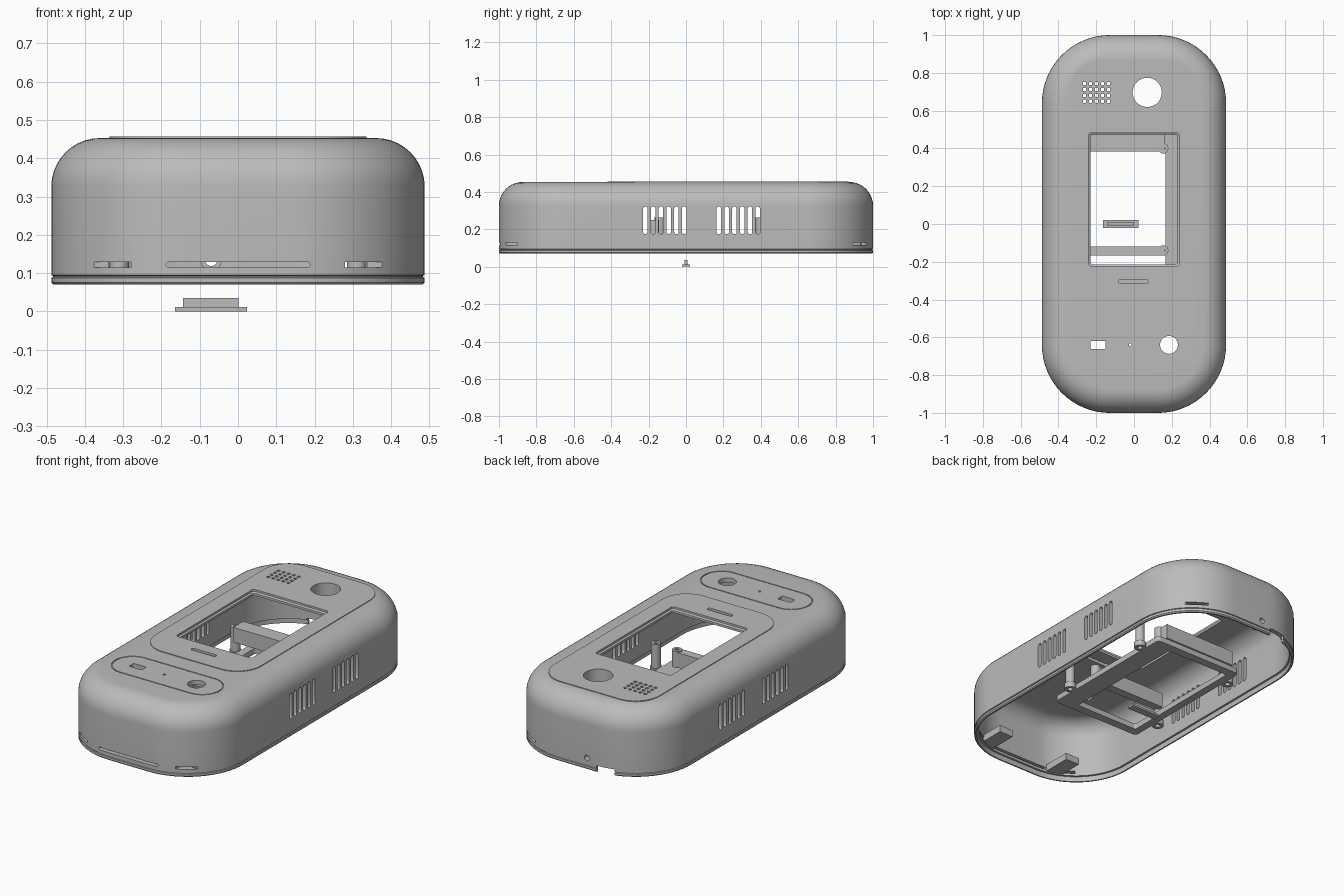
import bpy, bmesh, math

if "Cube" in bpy.data.objects:
    bpy.data.objects.remove(bpy.data.objects["Cube"], do_unlink=True)

grey = bpy.data.materials.new("plastic_grey")
grey.use_nodes = True
grey.diffuse_color = (0.5, 0.5, 0.5, 1)
grey.node_tree.nodes["Principled BSDF"].inputs["Base Color"].default_value = (0.5, 0.5, 0.5, 1)

AXES = {"z": lambda u, v, w: (u, v, w),
        "x": lambda u, v, w: (w, u, v),
        "y": lambda u, v, w: (u, w, v)}


def ring(cx, cy, hx, hy, r, w, seg=8):
    """Rounded rectangle outline at depth w; a circle when r = hx = hy."""
    pts = []
    r = min(r, hx, hy)
    for k, (sx, sy) in enumerate(((1, 1), (-1, 1), (-1, -1), (1, -1))):
        for i in range(seg + 1):
            a = math.pi / 2 * (k + i / seg)
            pts.append((cx + sx * (hx - r + 1e-4) + r * math.cos(a),
                        cy + sy * (hy - r + 1e-4) + r * math.sin(a), w))
    return pts


def loft(bm, rings, axis="z", closed=False):
    """Skin rings in order, capping the ends or joining last to first."""
    rows = [[bm.verts.new(AXES[axis](*p)) for p in r] for r in rings]
    n = len(rows[0])
    pairs = list(zip(rows, rows[1:])) + ([(rows[-1], rows[0])] if closed else [])
    faces = [bm.faces.new((a[i], a[(i + 1) % n], b[(i + 1) % n], b[i]))
             for a, b in pairs for i in range(n)]
    if not closed:
        faces += [bm.faces.new(rows[0]), bm.faces.new(rows[-1])]
    bmesh.ops.recalc_face_normals(bm, faces=faces)


def prism(bm, cx, cy, hx, hy, r, w0, w1, axis="z", seg=6):
    loft(bm, [ring(cx, cy, hx, hy, r, w, seg) for w in (w0, w1)], axis)


def box(bm, x0, x1, y0, y1, z0, z1):
    corners = ((x0, y0), (x1, y0), (x1, y1), (x0, y1))
    loft(bm, [[(x, y, z) for x, y in corners] for z in (z0, z1)])


def tube(bm, cx, cy, ro, ri, w0, w1, axis="z"):
    loft(bm, [ring(cx, cy, r, r, r, w) for r, w in
              ((ro, w0), (ro, w1), (ri, w1), (ri, w0))], axis, True)


def finish(name, bm):
    mesh = bpy.data.meshes.new(name)
    bm.to_mesh(mesh)
    bm.free()
    mesh.materials.append(grey)
    obj = bpy.data.objects.new(name, mesh)
    bpy.context.collection.objects.link(obj)
    return obj


def smooth(obj):
    obj.data.shade_smooth()
    obj.data.set_sharp_from_angle(angle=math.radians(30))


def carve(obj, cutter):
    mod = obj.modifiers.new("cut", "BOOLEAN")
    mod.operation, mod.solver, mod.object = "DIFFERENCE", "EXACT", cutter
    deps = bpy.context.evaluated_depsgraph_get()
    mesh = bpy.data.meshes.new_from_object(obj.evaluated_get(deps))
    obj.modifiers.clear()
    obj.data = mesh


HX, HY, R, TOP, FILLET, WALL = 0.4875, 1.0, 0.36, 0.453, 0.127, 0.026
STEPS = 10
arc = [math.pi / 2 * i / STEPS for i in range(STEPS + 1)]

# Hollow shell: outer skin with seam groove, then inner skin with a rim step
outer = [(0.006, 0.07), (0, 0.076), (0, 0.088), (0.005, 0.09), (0.005, 0.093), (0, 0.095)]
outer += [(FILLET * (1 - math.cos(a)), TOP - FILLET * (1 - math.sin(a))) for a in arc]
ri = FILLET - WALL
inner = [(FILLET - ri * math.cos(a), TOP - FILLET + ri * math.sin(a)) for a in reversed(arc)]
inner += [(WALL, 0.1), (0.014, 0.1), (0.014, 0.07)]
bm = bmesh.new()
profile = inner + outer
loft(bm, [ring(0, 0, HX - d, HY - d, R - d, z, 16) for d, z in profile])
shell = finish("shell", bm)

# Slightly raised face panel around the window
bm = bmesh.new()
prism(bm, 0, 0.225, 0.335, 0.645, 0.15, TOP - 0.01, 0.457, seg=10)
panel = finish("face_panel", bm)

# Cutters through the top face
bm = bmesh.new()
loft(bm, [ring(0, 0.13, 0.24 - d, 0.352 - d, 0.015, z) for d, z in
          ((0.009, 0.35), (0.009, 0.44), (0, 0.446), (0, 0.5))])
prism(bm, 0.07, 0.697, 0.077, 0.077, 0.077, 0.35, 0.5, seg=12)
for i in range(5):
    for j in range(4):
        prism(bm, -0.262 + 0.032 * i, 0.65 + 0.031 * j, 0.008, 0.008, 0.002, 0.35, 0.5, seg=1)
prism(bm, -0.003, -0.305, 0.078, 0.011, 0.011, 0.35, 0.5)
prism(bm, -0.19, -0.64, 0.04, 0.021, 0.005, 0.35, 0.5)
prism(bm, -0.02, -0.64, 0.007, 0.007, 0.007, 0.35, 0.5)
prism(bm, 0.185, -0.64, 0.047, 0.047, 0.047, 0.35, 0.5, seg=10)
# Fine groove around the button area
loft(bm, [ring(0, -0.64, 0.333 - d, 0.112 - d, 0.112 - d, z, 10) for d, z in
          ((0, TOP - 0.005), (0, 0.5), (0.006, 0.5), (0.006, TOP - 0.005))], closed=True)
top_cutter = finish("top_cutter", bm)

# Cutters through the walls: vents, snap slots, cable notch and screw hole
bm = bmesh.new()
for start in (-0.217, 0.176):
    for i in range(6):
        for side in (-1, 1):
            prism(bm, start + 0.0415 * i, 0.248, 0.012, 0.074, 0.012,
                  side * 0.4, side * 0.55, "x", 4)
prism(bm, 0, 0.122, 0.188, 0.007, 0.007, -1.05, -0.95, "y")
for side in (-1, 1):
    box(bm, *sorted((side * 0.28, side * 0.6)), -1.05, -0.9, 0.115, 0.129)
box(bm, 0.28, 0.6, 0.89, 1.05, 0.115, 0.129)
box(bm, -0.235, -0.13, 0.9, 1.05, 0.05, 0.108)
prism(bm, -0.07, 0.135, 0.016, 0.016, 0.016, 0.9, 1.05, "y")
wall_cutter = finish("wall_cutter", bm)

carve(shell, top_cutter)
carve(shell, wall_cutter)
carve(panel, top_cutter)
for cutter in (top_cutter, wall_cutter):
    bpy.data.objects.remove(cutter, do_unlink=True)
smooth(shell)
smooth(panel)

# Snap tabs inside the front end
bm = bmesh.new()
for side in (-1, 1):
    box(bm, side * 0.235 - 0.045, side * 0.235 + 0.045, -0.965, -0.8, 0.105, 0.145)
finish("snap_tabs", bm)

# Lower mounting frame with ears
FRAME = (0.08, 0.112)
bm = bmesh.new()
out = [ring(0, 0.11, 0.285, 0.435, 0.02, z) for z in FRAME]
hole = [ring(-0.037, 0.11, 0.203, 0.385, 0.01, z) for z in reversed(FRAME)]
loft(bm, out + hole, closed=True)
smooth(finish("mounting_frame", bm))

bm = bmesh.new()
for x in (-0.31, 0.31):
    for y in (-0.17, 0.42):
        tube(bm, x, y, 0.032, 0.014, *FRAME)
smooth(finish("frame_ears", bm))

# Screw posts between the frame and the top
bm = bmesh.new()
for x in (-0.31, 0.31):
    for y in (-0.17, 0.42):
        tube(bm, x, y, 0.025, 0.011, 0.112, 0.25)
smooth(finish("frame_posts", bm))

bm = bmesh.new()
for y in (-0.14, 0.4):
    tube(bm, 0.155, y, 0.027, 0.012, 0.17, 0.264)
smooth(finish("bar_posts", bm))

# Cross bars seen through the window
bm = bmesh.new()
box(bm, -0.3, 0.165, -0.167, -0.118, 0.172, 0.258)
box(bm, -0.3, 0.165, 0.385, 0.475, 0.172, 0.258)
finish("cross_bars", bm)

# Collar under the round opening and boss behind the screw hole
bm = bmesh.new()
tube(bm, 0.07, 0.697, 0.095, 0.078, 0.37, 0.435)
smooth(finish("lens_collar", bm))
bm = bmesh.new()
tube(bm, -0.07, 0.135, 0.028, 0.016, 0.93, 1.0, "y")
smooth(finish("screw_boss", bm))

# Loose T-shaped slider piece
bm = bmesh.new()
box(bm, -0.165, 0.023, -0.022, 0.022, 0, 0.012)
box(bm, -0.143, 0.001, -0.008, 0.008, 0.012, 0.035)
finish("slider_piece", bm)
